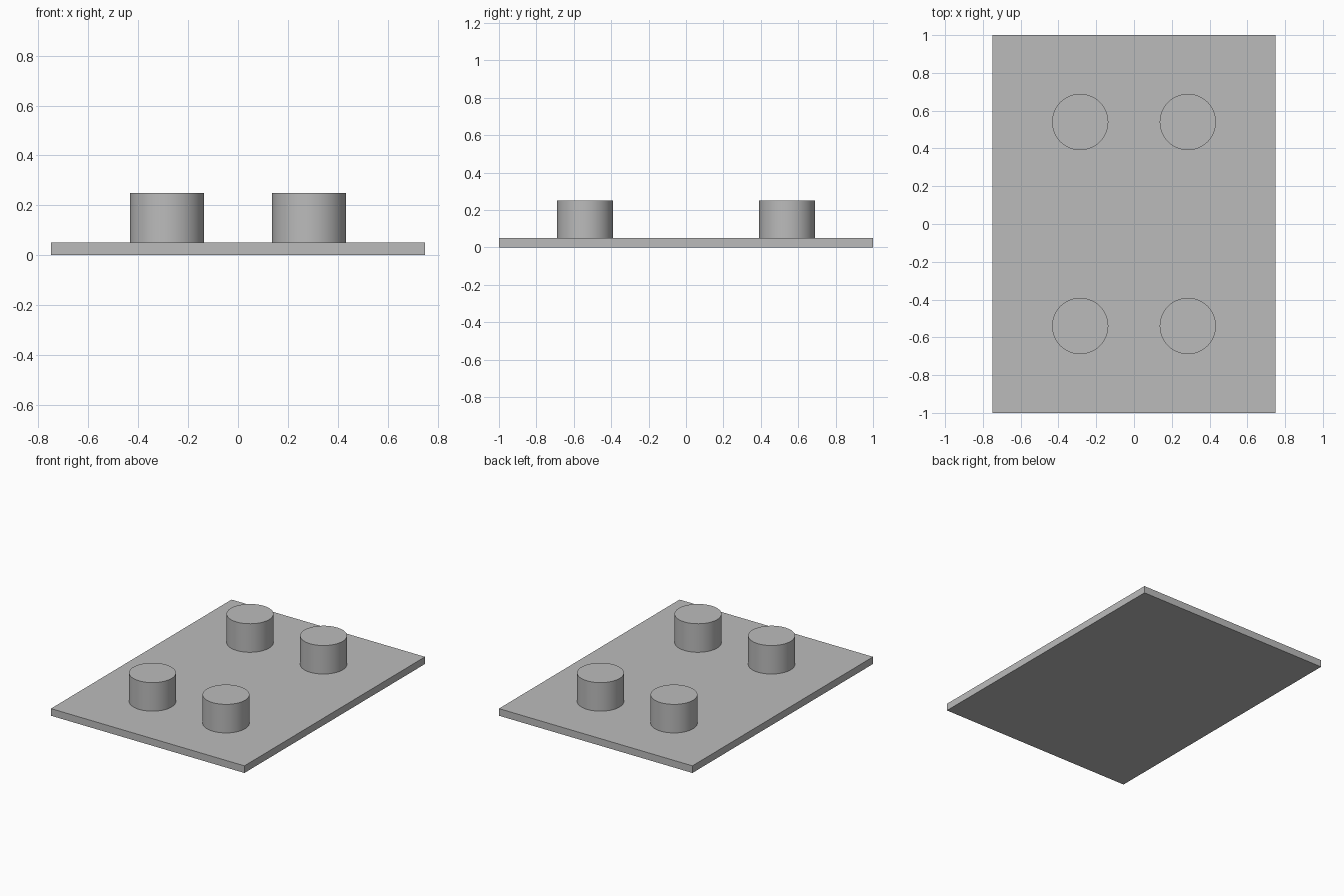
import bpy
import math

cube = bpy.data.objects.get("Cube")
if cube:
    bpy.data.objects.remove(cube, do_unlink=True)

PLATE_SIZE = (1.5, 2.0, 0.05)
PEG_RADIUS, PEG_HEIGHT = 0.149, 0.2
PEG_X, PEG_Y = 0.285, 0.54

# Single plain grey
grey = bpy.data.materials.new("plain_grey")
grey.use_nodes = True
colour = (0.5, 0.5, 0.5, 1.0)
grey.diffuse_color = colour
grey.node_tree.nodes["Principled BSDF"].inputs["Base Color"].default_value = colour


def finish(name):
    obj = bpy.context.object
    obj.name = name
    obj.data.materials.append(grey)
    return obj


# Flat base plate
thickness = PLATE_SIZE[2]
bpy.ops.mesh.primitive_cube_add(size=1, location=(0, 0, thickness / 2))
plate = finish("base_plate")
plate.scale = PLATE_SIZE
bpy.ops.object.transform_apply(location=False, rotation=False, scale=True)

# Four round pegs standing on the plate
for end, sy in (("front", -1), ("back", 1)):
    for side, sx in (("right", -1), ("left", 1)):
        bpy.ops.mesh.primitive_cylinder_add(
            vertices=48, radius=PEG_RADIUS, depth=PEG_HEIGHT,
            location=(sx * PEG_X, sy * PEG_Y, thickness + PEG_HEIGHT / 2))
        finish(f"{end}_{side}_peg")
        bpy.ops.object.shade_smooth_by_angle(angle=math.radians(30))
